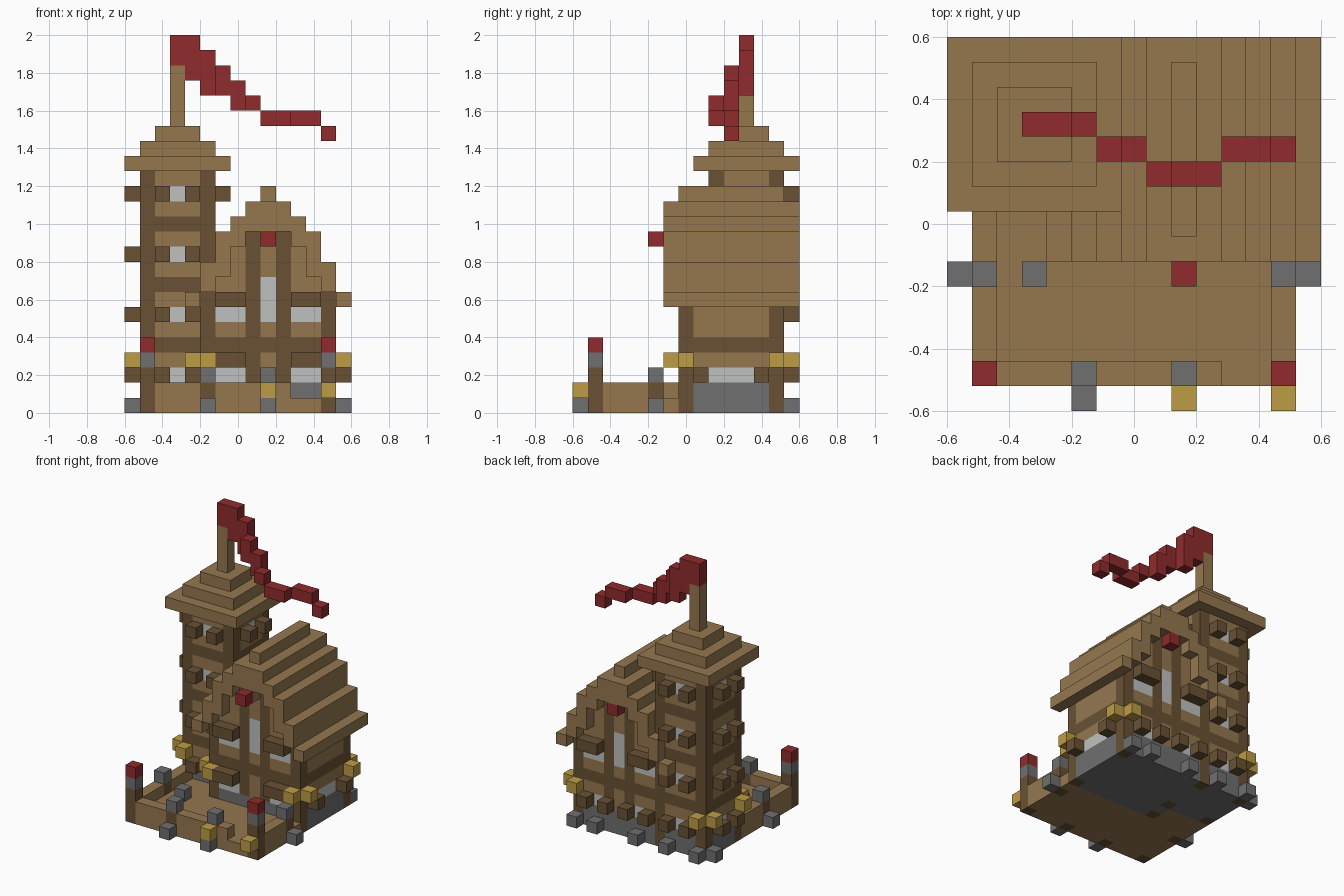
import bpy
import bmesh
from mathutils import Vector

cube = bpy.data.objects.get("Cube")
if cube:
    bpy.data.objects.remove(cube, do_unlink=True)

UNIT = 0.08
HALF = 0.6
COLOURS = {
    "light_wood": (0.30, 0.187, 0.078),
    "dark_wood": (0.142, 0.083, 0.034),
    "stone": (0.162, 0.162, 0.16),
    "pale_glass": (0.52, 0.53, 0.53),
    "red_cloth": (0.28, 0.024, 0.026),
    "gold": (0.51, 0.335, 0.06),
}
names = list(COLOURS)
materials = []
for name, rgb in COLOURS.items():
    mat = bpy.data.materials.new(name)
    mat.use_nodes = True
    mat.diffuse_color = (*rgb, 1)
    bsdf = mat.node_tree.nodes["Principled BSDF"]
    bsdf.inputs["Base Color"].default_value = (*rgb, 1)
    bsdf.inputs["Roughness"].default_value = 0.9
    materials.append(mat)
LIGHT, DARK, STONE, GLASS, RED, GOLD = range(len(names))

cells = {}


def fill(part, colour, xs, ys, zs):
    """Fill a block of unit cells; a number is one cell, a pair is an inclusive range."""
    spans = [(s, s) if isinstance(s, int) else s for s in (xs, ys, zs)]
    ranges = [range(a, b + 1) for a, b in spans]
    for i in ranges[0]:
        for j in ranges[1]:
            for k in ranges[2]:
                cells[i, j, k] = (part, colour)


# Courtyard floor, low wall and gate gap
fill("courtyard", LIGHT, (1, 13), (1, 13), 0)
fill("courtyard_wall", LIGHT, (1, 10), 1, 1)
fill("courtyard_wall", LIGHT, 1, (1, 8), 1)
fill("courtyard_wall", LIGHT, 13, (1, 5), 1)
fill("courtyard", STONE, 3, 5, 1)

# Wall posts with stone caps, corner posts with red tops
for i, j in ((1, 5), (13, 5), (5, 1), (9, 1)):
    fill("wall_posts", DARK, i, j, (0, 1))
    fill("wall_posts", STONE, i, j, 2)
for i in (1, 13):
    fill("corner_posts", DARK, i, 1, (0, 2))
    fill("corner_posts", STONE, i, 1, 3)
    fill("corner_posts", RED, i, 1, 4)

# House body, with stone base, posts and crossbeam
MID = 9
TOPS = [15, 14, 13, 12, 10, 8]
UNDER = [13, 12, 11, 9, 8, 7]
for d in range(-4, 5):
    fill("house_walls", LIGHT, MID + d, (7, 13), (0, TOPS[abs(d)] - 1))
fill("house_walls", STONE, (5, 13), (7, 13), (0, 1))
for j in (7, 13):
    for i in (5, 13):
        fill("house_walls", DARK, i, j, (0, 7))
    for i in (8, 10):
        fill("house_walls", DARK, i, j, (2, 11))
    fill("house_walls", LIGHT, MID, j, 2)
fill("house_walls", DARK, (5, 13), (7, 13), 4)

# House windows, lintels and shutters
for j, out in ((7, 6), (13, 14)):
    fill("house_walls", GLASS, MID, j, (6, 8))
    for pair in ((6, 7), (11, 12)):
        fill("house_walls", GLASS, pair, j, 2)
        fill("house_walls", GLASS, pair, j, 6)
        fill("lintels", DARK, pair, out, 7)
        if j == 7:
            fill("lintels", DARK, pair, out, 3)
        else:
            for i in (6, 8, 10, 12):
                fill("house_shutters", DARK, i, out, 2)
fill("house_walls", GLASS, 13, (9, 11), 2)
for j in (8, 12):
    fill("house_shutters", DARK, 14, j, 2)

# Stepped gable roof with overhang, and ridge
for d in range(-5, 6):
    n = abs(d)
    span = (7, 13) if n == 0 else (6, 14)
    fill("house_roof", LIGHT, MID + d, span, (UNDER[n], TOPS[n] - 1))
fill("house_roof", LIGHT, MID, (6, 14), (12, 13))
fill("house_roof", LIGHT, MID, 6, 11)
fill("gable_ornaments", RED, MID, 5, 11)
fill("gable_ornaments", RED, MID, 14, 11)

# Tower with corner posts, floor beams and stone base
fill("tower_walls", LIGHT, (1, 5), (9, 13), (0, 15))
fill("tower_walls", STONE, (1, 5), (9, 13), (0, 1))
for i in (1, 5):
    for j in (9, 13):
        fill("tower_walls", DARK, i, j, (0, 15))
for k in (4, 8, 12):
    fill("tower_walls", DARK, (1, 5), (9, 13), k)

# Tower windows with a shutter on each side
for k in (2, 6, 10, 14):
    for j, out in ((9, 8), (13, 14)):
        fill("tower_walls", GLASS, 3, j, k)
        for i in (2, 4):
            fill("tower_shutters", DARK, i, out, k)
    sides = ((1, 0), (5, 6)) if k == 14 else ((1, 0),)
    for i, out in sides:
        fill("tower_walls", GLASS, i, 11, k)
        for j in (10, 12):
            fill("tower_shutters", DARK, out, j, k)

# Stepped tower roof and flagpole
for step in range(3):
    fill("tower_roof", LIGHT, (step, 6 - step), (8 + step, 14 - step), 16 + step)
fill("flagpole", LIGHT, 3, 11, (19, 22))

# Waving pennant: column, depth, lowest and highest cell
for i, j, low, high in ((3, 11, 23, 24), (4, 11, 22, 24), (5, 11, 21, 23),
                        (6, 10, 21, 22), (7, 10, 20, 21), (8, 9, 20, 20)):
    fill("pennant", RED, i, j, (low, high))
fill("pennant", RED, (9, 10), 9, 19)
fill("pennant", RED, (11, 12), 10, 19)
fill("pennant", RED, 13, 10, 18)

# Gold brackets at the outer corners
for i, j in ((14, 7), (13, 6), (14, 13), (13, 14), (4, 7), (5, 6),
             (0, 9), (1, 8), (0, 13), (1, 14)):
    fill("gold_brackets", GOLD, i, j, 3)

# Stone footings and gold lamps outside the wall
for i, j in ((0, 5), (14, 5), (5, 0), (9, 0), (0, 13), (1, 14),
             (4, 14), (7, 14), (11, 14), (13, 14)):
    fill("footings", STONE, i, j, 0)
for i in (9, 13):
    fill("gate_lamps", GOLD, i, 0, 1)

# Turn each part into a mesh of its exposed faces
corners = ((-1, -1), (1, -1), (1, 1), (-1, 1))
for part in sorted({p for p, c in cells.values()}):
    bm = bmesh.new()
    for cell, (owner, colour) in cells.items():
        if owner != part:
            continue
        centre = (Vector(cell) + Vector((0.5, 0.5, 0.5))) * UNIT - Vector((HALF, HALF, 0))
        for axis in range(3):
            for sign in (-1, 1):
                near = list(cell)
                near[axis] += sign
                if tuple(near) in cells:
                    continue
                verts = []
                for a, b in corners[::sign]:
                    offset = Vector((0, 0, 0))
                    offset[axis] = sign
                    offset[(axis + 1) % 3] = a
                    offset[(axis + 2) % 3] = b
                    verts.append(bm.verts.new(centre + offset * UNIT / 2))
                bm.faces.new(verts).material_index = colour
    bmesh.ops.remove_doubles(bm, verts=bm.verts, dist=UNIT / 100)
    mesh = bpy.data.meshes.new(part)
    bm.to_mesh(mesh)
    bm.free()
    for mat in materials:
        mesh.materials.append(mat)
    bpy.context.collection.objects.link(bpy.data.objects.new(part, mesh))
